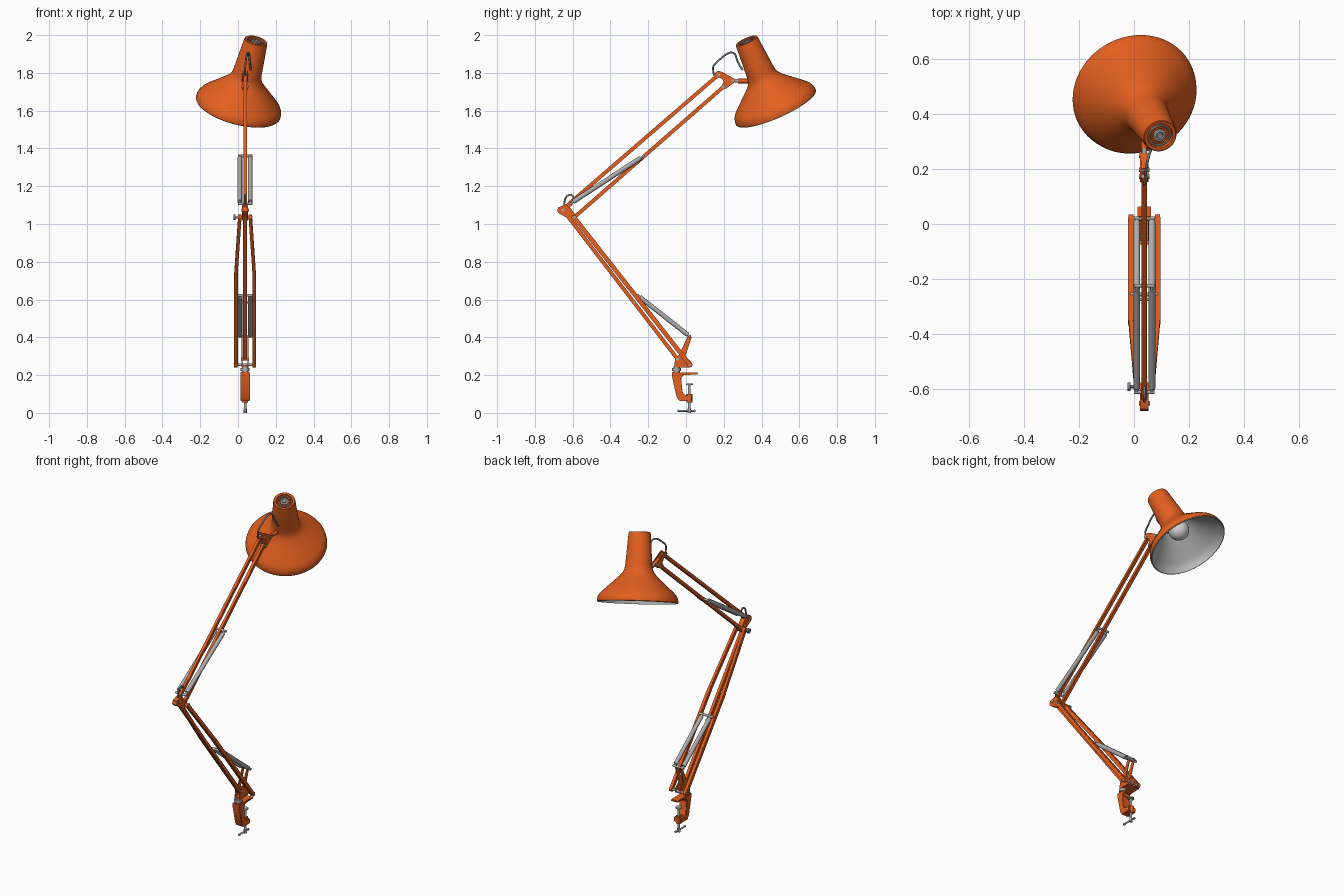
import bpy, bmesh, math
from mathutils import Vector, Matrix

if "Cube" in bpy.data.objects:
    bpy.data.objects.remove(bpy.data.objects["Cube"])

CX = 0.0375                                   # middle plane of the arms


def mat(name, rgb):
    m = bpy.data.materials.new(name)
    m.diffuse_color = (*rgb, 1)
    m.use_nodes = True
    m.node_tree.nodes["Principled BSDF"].inputs["Base Color"].default_value = m.diffuse_color
    return m


ORANGE = mat("orange paint", (0.77, 0.115, 0.014))
STEEL = mat("steel", (0.42, 0.42, 0.42))
LINING = mat("pale grey lining", (0.47, 0.47, 0.47))
DARK = mat("dark grey metal", (0.20, 0.205, 0.21))
BULB = mat("bulb glass", (0.65, 0.65, 0.65))


def finish(name, bm, material, angle=35):
    bmesh.ops.recalc_face_normals(bm, faces=bm.faces)
    me = bpy.data.meshes.new(name)
    bm.to_mesh(me)
    bm.free()
    me.materials.append(material)
    ob = bpy.data.objects.new(name, me)
    bpy.context.collection.objects.link(ob)
    bpy.ops.object.select_all(action='DESELECT')
    ob.select_set(True)
    bpy.context.view_layer.objects.active = ob
    bpy.ops.object.shade_smooth_by_angle(angle=math.radians(angle))
    return ob


def frame(a, b):
    """Matrix with z along a-b, x close to world x, centred between them."""
    d = (b - a).normalized()
    ref = Vector((1, 0, 0)) if abs(d.x) < 0.9 else Vector((0, 1, 0))
    y = d.cross(ref).normalized()
    x = y.cross(d)
    m = Matrix((x, y, d)).transposed().to_4x4()
    m.translation = (a + b) / 2
    return m


def rod(name, a, b, r, material, r2=None, seg=20):
    a, b = Vector(a), Vector(b)
    bm = bmesh.new()
    bmesh.ops.create_cone(bm, cap_ends=True, segments=seg, radius1=r,
                          radius2=r if r2 is None else r2,
                          depth=(b - a).length, matrix=frame(a, b))
    return finish(name, bm, material)


def bar(name, a, b, w, h, material=ORANGE):
    a, b = Vector(a), Vector(b)
    bm = bmesh.new()
    bmesh.ops.create_cube(bm, size=1, matrix=frame(a, b) @
                          Matrix.Diagonal((w, h, (b - a).length, 1)))
    bmesh.ops.bevel(bm, geom=bm.edges[:], offset=0.002, segments=2, affect='EDGES')
    return finish(name, bm, material)


def cross(name, y, z, half, r, material=STEEL):
    return rod(name, (CX - half, y, z), (CX + half, y, z), r, material)


def plate(name, pts, x, thick, material=ORANGE, bev=0.002):
    """Side outline in (y, z), extruded along x."""
    bm = bmesh.new()
    f = bm.faces.new([bm.verts.new((x - thick / 2, y, z)) for y, z in pts])
    r = bmesh.ops.extrude_face_region(bm, geom=[f])
    bmesh.ops.translate(bm, vec=(thick, 0, 0),
                        verts=[v for v in r['geom'] if isinstance(v, bmesh.types.BMVert)])
    bmesh.ops.bevel(bm, geom=bm.edges[:], offset=bev, segments=2, affect='EDGES')
    return finish(name, bm, material)


def cable(name, pts, r, material=DARK):
    cu = bpy.data.curves.new(name, 'CURVE')
    cu.dimensions = '3D'
    cu.bevel_depth, cu.bevel_resolution, cu.resolution_u = r, 3, 8
    cu.use_fill_caps = True
    sp = cu.splines.new('NURBS')
    sp.points.add(len(pts) - 1)
    for p, c in zip(sp.points, pts):
        p.co = (*c, 1)
    sp.use_endpoint_u, sp.order_u = True, 3
    ob = bpy.data.objects.new(name, cu)
    bpy.context.collection.objects.link(ob)
    cu.materials.append(material)
    return ob


# shade frame: rim centre and axis towards the cap
RIM = Vector((0, 0.477, 1.615))
AXIS = Vector((0.238, -0.392, 0.888)).normalized()
SHADE = Matrix.Translation(RIM) @ AXIS.to_track_quat('Z', 'Y').to_matrix().to_4x4()


def lathe(name, prof, material, seg=64, angle=35):
    bm = bmesh.new()
    vs = [bm.verts.new((r, 0, h)) for r, h in prof]
    es = [bm.edges.new(p) for p in zip(vs, vs[1:])]
    bmesh.ops.spin(bm, geom=vs + es, cent=(0, 0, 0), axis=(0, 0, 1),
                   angle=2 * math.pi, steps=seg, use_merge=True)
    bmesh.ops.remove_doubles(bm, verts=bm.verts, dist=1e-5)
    bmesh.ops.transform(bm, matrix=SHADE, verts=bm.verts)
    return finish(name, bm, material, angle)


# lamp shade: painted outside, grey lining inside and under the lip
flare = [(0.231, 0.004), (0.2305, 0.014), (0.227, 0.030), (0.218, 0.046), (0.204, 0.061),
         (0.17, 0.092), (0.135, 0.124), (0.106, 0.151), (0.09, 0.170), (0.081, 0.188),
         (0.077, 0.207)]
lathe("shade", [(0.227, 0.003)] + flare + [(0.063, 0.393), (0.061, 0.399), (0.058, 0.401),
                                           (0.047, 0.400), (0.045, 0.388), (0.0, 0.388)], ORANGE)
lathe("shade_lining", [(0.2305, 0.003), (0.2285, 0.0), (0.2255, 0.0)]
      + [(r - 0.005, h - 0.001) for r, h in flare[1:]] + [(0.068, 0.24), (0.0, 0.24)], LINING)
# vented cap in the top of the shade
lathe("cap_ring", [(0.041, 0.387), (0.041, 0.397), (0.037, 0.397), (0.037, 0.387)], STEEL)
lathe("cap_inner_ring", [(0.034, 0.387), (0.034, 0.396), (0.028, 0.396), (0.028, 0.387)], ORANGE)
lathe("cap_button", [(0.023, 0.387), (0.023, 0.397), (0.015, 0.399), (0.011, 0.395),
                     (0.009, 0.401), (0.0, 0.401)], STEEL)
# bulb and socket
lathe("bulb", [(0.06 * math.sin(t * math.pi / 14), 0.125 - 0.06 * math.cos(t * math.pi / 14))
               for t in range(13)] + [(0.026, 0.20)], BULB, 40)
lathe("bulb_socket", [(0.03, 0.19), (0.03, 0.24)], STEEL, 32)

# lower arm: one middle bar and two outer bars that close in at the elbow
A0, A1 = Vector((CX, -0.045, 0.285)), Vector((CX, -0.652, 1.075))
B0, B1 = Vector((CX, 0.02, 0.255)), Vector((CX, -0.592, 1.035))
bar("lower_middle_bar", A0, A1, 0.02, 0.02)
for side, s in (("left", -1), ("right", 1)):
    off0, off1 = Vector((s * 0.0485, 0, 0)), Vector((s * 0.028, 0, 0))
    mid = B0.lerp(B1, 0.62) + off0
    bar(f"lower_outer_bar_{side}", B0 + off0, mid, 0.021, 0.023)
    bar(f"lower_outer_taper_{side}", mid - (B1 - B0) * 0.006, B1 + off1, 0.018, 0.023)
    for nm, p, o in (("base", B0, 0.0485), ("elbow", B1, 0.028)):
        cross(f"outer_bar_eye_{nm}_{side}", p.y, p.z, 0.009, 0.014, ORANGE).location.x = s * o

# base bracket with the post that holds the lower springs
for side, s in (("left", -1), ("right", 1)):
    plate(f"base_bracket_{side}", [(-0.062, 0.245), (0.032, 0.245), (0.03, 0.268),
                                   (-0.004, 0.30), (0.03, 0.40), (0.024, 0.415),
                                   (0.01, 0.408), (-0.035, 0.31), (-0.058, 0.29)],
          CX + s * 0.016, 0.006)
plate("base_bracket_foot", [(-0.062, 0.24), (0.02, 0.24), (0.02, 0.252), (-0.062, 0.252)],
      CX, 0.036)
cross("base_axle", B0.y, B0.z, 0.058, 0.007)
cross("base_middle_pin", A0.y, A0.z, 0.022, 0.008)
cross("middle_bar_stop", -0.275, 0.585, 0.016, 0.006)

# elbow bracket and thumb screw
plate("elbow_bracket", [(-0.682, 1.068), (-0.672, 1.056), (-0.605, 1.018), (-0.585, 1.018),
                        (-0.575, 1.035), (-0.59, 1.055), (-0.622, 1.098), (-0.645, 1.1),
                        (-0.676, 1.088)], CX, 0.032)
cross("elbow_axle", B1.y, B1.z, 0.040, 0.007)
cross("elbow_pin", A1.y, A1.z, 0.02, 0.008)
rod("thumb_screw_stem", (CX - 0.036, B1.y, B1.z), (CX - 0.052, B1.y, B1.z), 0.006, DARK)
rod("thumb_screw_knob", (CX - 0.05, B1.y, B1.z), (CX - 0.061, B1.y, B1.z), 0.015, DARK)

# upper arm: two parallel bars
C1, D1 = Vector((CX, 0.172, 1.79)), Vector((CX, 0.197, 1.725))
bar("upper_top_bar", A1 + Vector((0, 0.01, 0.012)), C1, 0.019, 0.02)
bar("upper_bottom_bar", B1, D1, 0.019, 0.02)

# paired springs with end cross bars
springs = {"lower": ((0.02, 0.405), (-0.256, 0.622)), "upper": ((-0.612, 1.108), (-0.225, 1.36))}
for nm, (p, q) in springs.items():
    for side, s in (("left", -1), ("right", 1)):
        x = CX + s * 0.0275
        a, b = Vector((x, *p)), Vector((x, *q))
        rod(f"{nm}_spring_{side}", a.lerp(b, 0.04), a.lerp(b, 0.96), 0.0125, STEEL)
        rod(f"{nm}_spring_hook_{side}", a, b, 0.006, STEEL)
    cross(f"{nm}_spring_bar_start", *p, 0.038, 0.007)
    cross(f"{nm}_spring_bar_end", *q, 0.05 if nm == "lower" else 0.038, 0.007)
bar("upper_spring_anchor", (CX, -0.635, 1.085), (CX, -0.605, 1.112), 0.014, 0.02)

# head bracket and swivel knuckle
for side, s in (("left", -1), ("right", 1)):
    plate(f"head_bracket_{side}", [(0.15, 1.795), (0.168, 1.812), (0.19, 1.806), (0.258, 1.768),
                                   (0.255, 1.748), (0.21, 1.716), (0.19, 1.71), (0.184, 1.722),
                                   (0.2, 1.755), (0.185, 1.772), (0.155, 1.78)],
          CX + s * 0.0125, 0.007)
bar("head_bracket_web", (CX, 0.2, 1.775), (CX, 0.258, 1.758), 0.024, 0.018)
cross("head_top_pin", C1.y, C1.z, 0.019, 0.008)
cross("head_bottom_pin", D1.y, D1.z, 0.019, 0.008)
rod("swivel_stem", (CX, 0.24, 1.76), (CX, 0.285, 1.757), 0.009, STEEL)
rod("swivel_socket", (CX, 0.275, 1.757), (CX, 0.345, 1.757), 0.012, ORANGE)
cross("swivel_bolt", 0.248, 1.759, 0.02, 0.008)

# cable loops at the head and the elbow
cable("head_cable", [(CX, 0.15, 1.785), (CX, 0.136, 1.83), (CX + 0.003, 0.165, 1.86),
                     (CX + 0.01, 0.225, 1.91), (CX + 0.02, 0.262, 1.905),
                     (CX + 0.025, 0.27, 1.86), (CX + 0.03, 0.30, 1.815)], 0.005)
cable("elbow_cable", [(CX, -0.645, 1.09), (CX, -0.645, 1.135), (CX, -0.615, 1.16),
                      (CX, -0.595, 1.145), (CX, -0.585, 1.115)], 0.005)

# table clamp
plate("clamp_body", [(-0.075, 0.216), (-0.075, 0.196), (-0.05, 0.085), (-0.035, 0.062),
                     (0.03, 0.062), (0.03, 0.092), (-0.008, 0.094), (-0.018, 0.11),
                     (-0.026, 0.18), (-0.015, 0.2), (0.064, 0.204), (0.064, 0.213)],
      CX, 0.05, bev=0.003)
rod("swivel_post", (CX, -0.05, 0.212), (CX, -0.05, 0.245), 0.017, STEEL)
rod("swivel_post_ring", (CX, -0.05, 0.222), (CX, -0.05, 0.238), 0.024, STEEL)
rod("clamp_nut", (CX, 0.018, 0.056), (CX, 0.018, 0.1), 0.016, ORANGE)
rod("clamp_screw", (CX, 0.018, 0.003), (CX, 0.018, 0.15), 0.007, STEEL)
rod("clamp_pad", (CX, 0.018, 0.148), (CX, 0.018, 0.156), 0.019, STEEL, 0.018)
rod("clamp_handle", (CX, -0.04, 0.011), (CX, 0.046, 0.011), 0.005, STEEL)
for i, y in enumerate((-0.042, 0.046)):
    rod(f"clamp_handle_end_{i + 1}", (CX, y - 0.003, 0.011), (CX, y + 0.003, 0.011), 0.007, STEEL)
rod("clamp_screw_foot", (CX, 0.018, 0.0), (CX, 0.018, 0.022), 0.009, STEEL)
